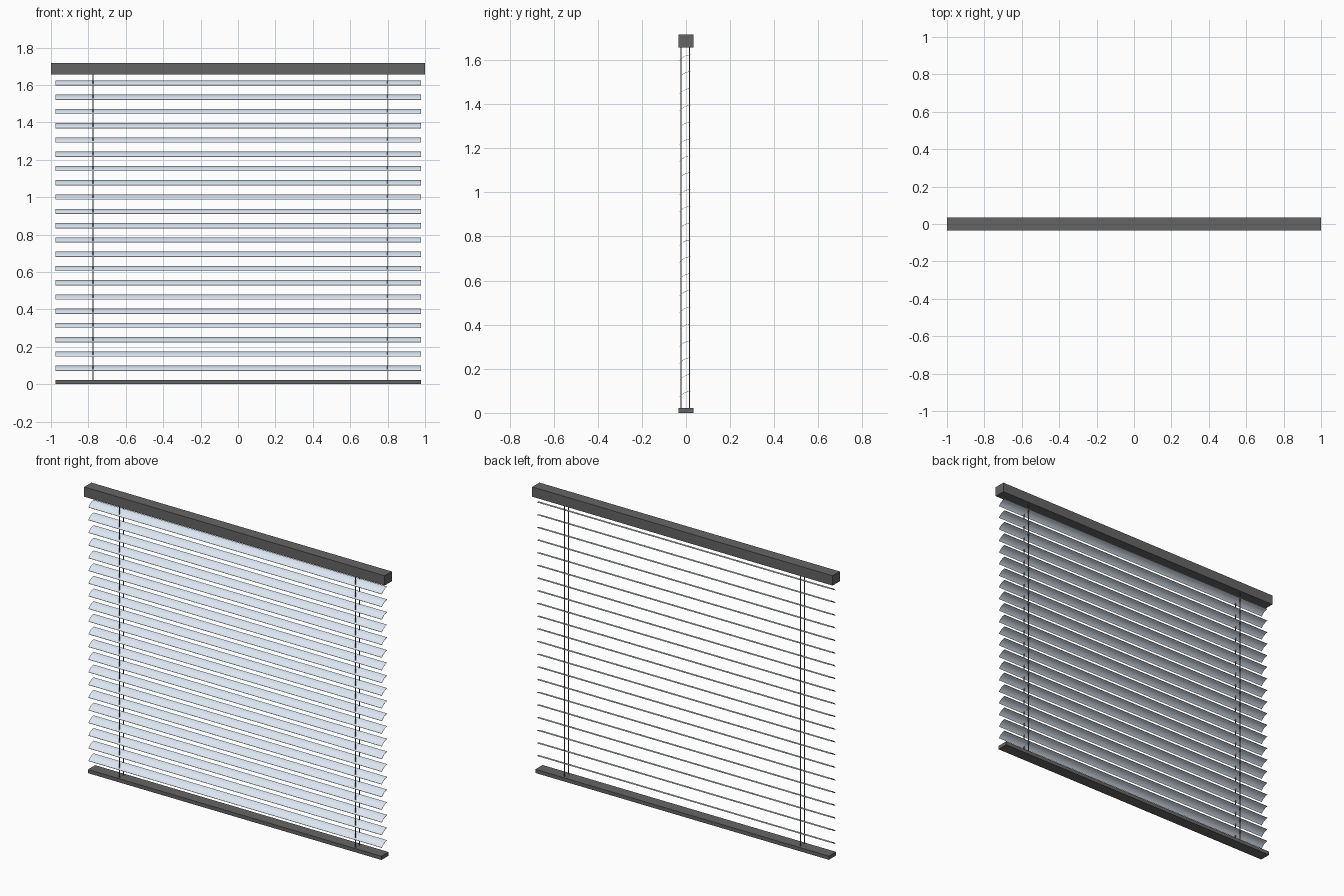
import bpy, bmesh, math

if "Cube" in bpy.data.objects:
    bpy.data.objects.remove(bpy.data.objects["Cube"])

def material(name, rgb):
    m = bpy.data.materials.new(name)
    m.diffuse_color = (*rgb, 1)
    m.use_nodes = True
    m.node_tree.nodes["Principled BSDF"].inputs["Base Color"].default_value = m.diffuse_color
    return m

DARK = material("dark_grey", (0.13, 0.13, 0.13))
PALE = material("pale_blue", (0.72, 0.80, 0.90))

def finish(name, bm, mat):
    bmesh.ops.recalc_face_normals(bm, faces=bm.faces)
    me = bpy.data.meshes.new(name)
    bm.to_mesh(me)
    bm.free()
    ob = bpy.data.objects.new(name, me)
    bpy.context.collection.objects.link(ob)
    me.materials.append(mat)
    return ob

def box(name, lo, hi, mat):
    bm = bmesh.new()
    bmesh.ops.create_cube(bm, size=1)
    for v in bm.verts:
        v.co = [(a + b) / 2 + c * (b - a) for a, b, c in zip(lo, hi, v.co)]
    return finish(name, bm, mat)

X0, X1 = -0.975, 0.979

# Head rail and bottom rail
box("head_rail", (-1, -0.034, 1.657), (1, 0.034, 1.716), DARK)
box("bottom_rail", (X0, -0.034, 0), (X1, 0.034, 0.022), DARK)

# Ladder cords, front and rear, threaded through the slats
for x, side in ((-0.775, "left"), (0.798, "right")):
    for y, face in ((-0.022, "front"), (0.016, "rear")):
        r = 0.002
        box(f"cord_{side}_{face}", (x - r, y - r, 0.02), (x + r, y + r, 1.66), DARK)

# Arched slat: thin curved section, tilted with its front edge low
SEG, CHORD, SAG, THICK = 8, 0.056, 0.006, 0.0016
TILT = math.radians(28)
top = []
for i in range(SEG + 1):
    t = 2 * i / SEG - 1
    u, w = t * CHORD / 2, SAG * (1 - t * t)
    top.append((-0.005 + u * math.cos(TILT) - w * math.sin(TILT),
                u * math.sin(TILT) + w * math.cos(TILT)))
section = top + [(y, z - THICK) for y, z in reversed(top)]
bm = bmesh.new()
face = bm.faces.new([bm.verts.new((X0, y, z + 0.0855)) for y, z in section])
ext = bmesh.ops.extrude_face_region(bm, geom=[face])
bmesh.ops.translate(bm, vec=(X1 - X0, 0, 0),
                    verts=[g for g in ext["geom"] if isinstance(g, bmesh.types.BMVert)])
slats = finish("slats", bm, PALE)

# Smooth the curve, then stack 21 slats
bpy.context.view_layer.objects.active = slats
slats.select_set(True)
bpy.ops.object.shade_smooth_by_angle(angle=math.radians(30))
arr = slats.modifiers.new("stack", 'ARRAY')
arr.count = 21
arr.use_relative_offset = False
arr.use_constant_offset = True
arr.constant_offset_displace = (0, 0, 0.0763)
